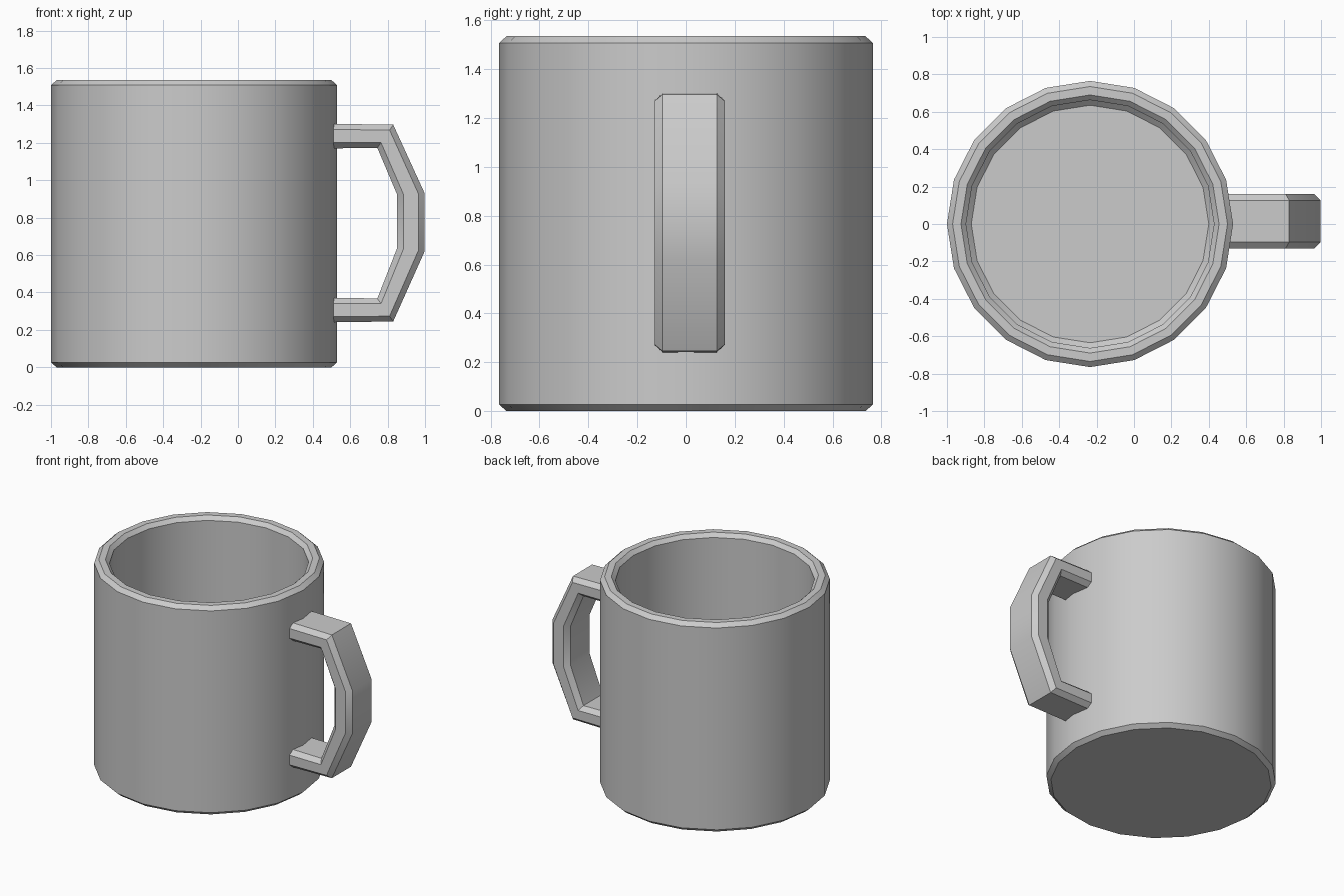
import bpy, bmesh
from math import cos, sin, tau

if "Cube" in bpy.data.objects:
    bpy.data.objects.remove(bpy.data.objects["Cube"])

SIDES = 20
CX = -0.235          # cup axis
HANDLE_Y = 0.015     # handle centre line


def finish(name, bm):
    bmesh.ops.recalc_face_normals(bm, faces=bm.faces)
    me = bpy.data.meshes.new(name)
    bm.to_mesh(me)
    bm.free()
    ob = bpy.data.objects.new(name, me)
    bpy.context.collection.objects.link(ob)
    bpy.ops.object.select_all(action='DESELECT')
    ob.select_set(True)
    bpy.context.view_layer.objects.active = ob
    bpy.ops.object.shade_smooth_by_angle(angle=0.52)
    return ob


def loft(name, rings):
    """Skin closed rings of equal length and cap both ends."""
    bm = bmesh.new()
    vs = [[bm.verts.new(p) for p in r] for r in rings]
    n = len(vs[0])
    for a, b in zip(vs, vs[1:]):
        for i in range(n):
            j = (i + 1) % n
            bm.faces.new((a[i], a[j], b[j], b[i]))
    bm.faces.new(vs[0])
    bm.faces.new(vs[-1])
    return finish(name, bm)


# Cup: outer wall, chamfered rim, inner wall and floor as (radius, z)
profile = [(0.735, 0), (0.765, 0.026), (0.765, 1.508), (0.735, 1.535),
           (0.69, 1.535), (0.663, 1.508), (0.663, 0.13), (0.635, 0.103)]
loft("cup", [[(CX + r * cos(tau * i / SIDES), r * sin(tau * i / SIDES), z)
              for i in range(SIDES)] for r, z in profile])

# Handle: paired inner and outer path points (x, z), chamfered section
inner = [(0.47, 1.17), (0.745, 1.173), (0.85, 0.925),
         (0.85, 0.635), (0.745, 0.368), (0.47, 0.372)]
outer = [(0.47, 1.302), (0.83, 1.297), (0.998, 0.93),
         (0.998, 0.62), (0.83, 0.245), (0.47, 0.24)]
W, C, T = 0.145, 0.034, 0.23   # half width, chamfer across, chamfer fraction
section = [(0, -W + C), (0, W - C), (T, W), (1 - T, W),
           (1, W - C), (1, -W + C), (1 - T, -W), (T, -W)]
loft("handle", [[(a[0] + (b[0] - a[0]) * t, HANDLE_Y + y, a[1] + (b[1] - a[1]) * t)
                 for t, y in section] for a, b in zip(inner, outer)])
